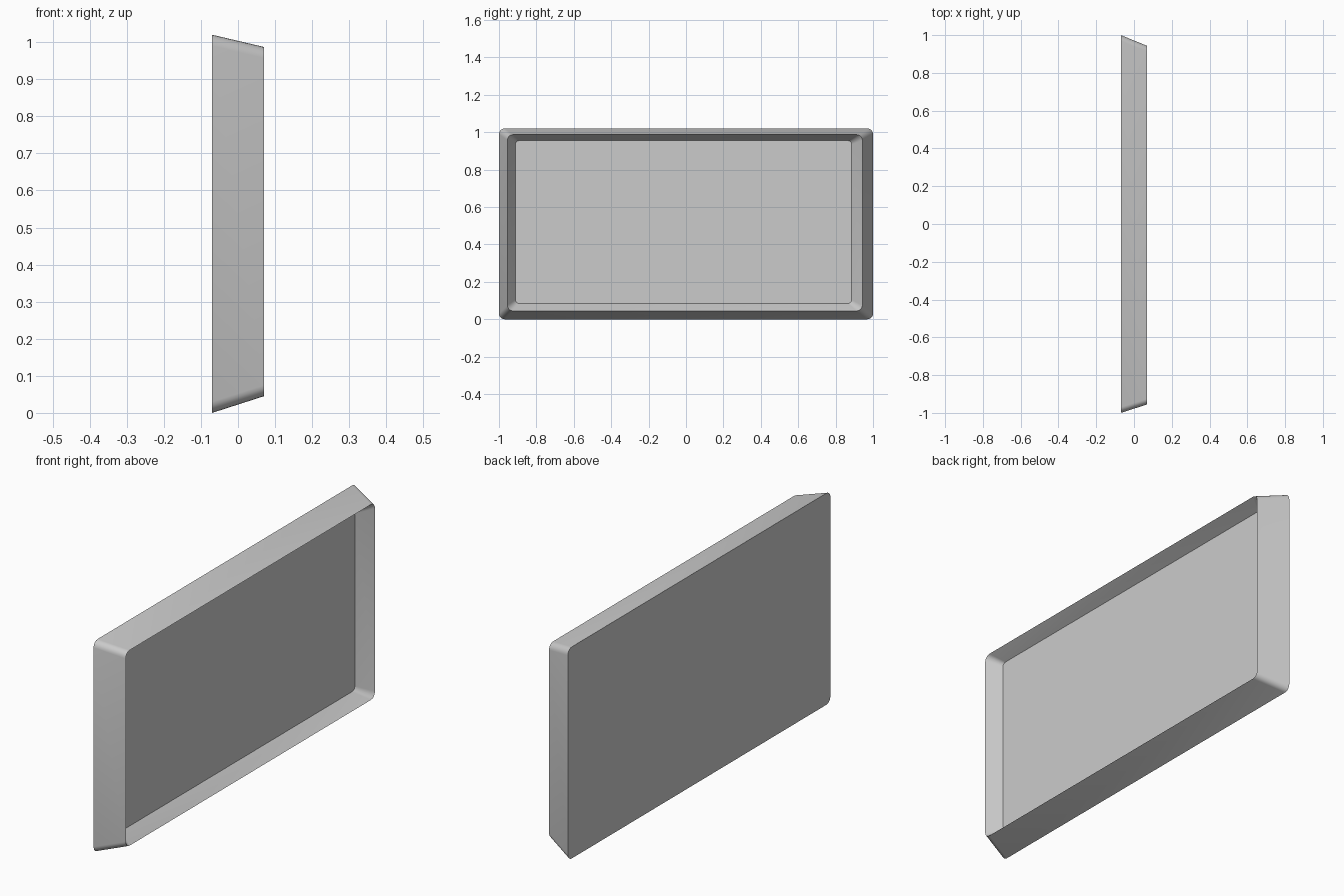
import bpy, bmesh, math

if "Cube" in bpy.data.objects:
    bpy.data.objects.remove(bpy.data.objects["Cube"])

SEGS = 5  # segments per rounded corner


def ring(bm, x, y0, y1, z0, z1, r):
    """Rounded rectangle in the YZ plane, counter-clockwise seen from +x."""
    verts = []
    corners = [(y1 - r, z1 - r), (y0 + r, z1 - r), (y0 + r, z0 + r), (y1 - r, z0 + r)]
    for i, (cy, cz) in enumerate(corners):
        for k in range(SEGS + 1):
            a = math.radians(90) * (i + k / SEGS)
            verts.append(bm.verts.new((x, cy + r * math.cos(a), cz + r * math.sin(a))))
    return verts


bm = bmesh.new()
# back outline, sharp front rim, recessed panel
rings = [
    ring(bm, -0.07, -1.0, 1.0, 0.0, 1.02, 0.03),
    ring(bm, 0.07, -0.955, 0.943, 0.045, 0.987, 0.03),
    ring(bm, 0.003, -0.912, 0.886, 0.085, 0.955, 0.02),
]
for a, b in zip(rings, rings[1:]):
    n = len(a)
    for i in range(n):
        j = (i + 1) % n
        bm.faces.new((a[i], a[j], b[j], b[i]))
bm.faces.new(list(reversed(rings[0])))
bm.faces.new(rings[-1])
bmesh.ops.recalc_face_normals(bm, faces=bm.faces)

mesh = bpy.data.meshes.new("recessed_panel_frame")
bm.to_mesh(mesh)
bm.free()
panel = bpy.data.objects.new("recessed_panel_frame", mesh)
bpy.context.collection.objects.link(panel)

# smooth rounded corners, crisp rim
bpy.context.view_layer.objects.active = panel
panel.select_set(True)
bpy.ops.object.shade_smooth_by_angle(angle=math.radians(30))
